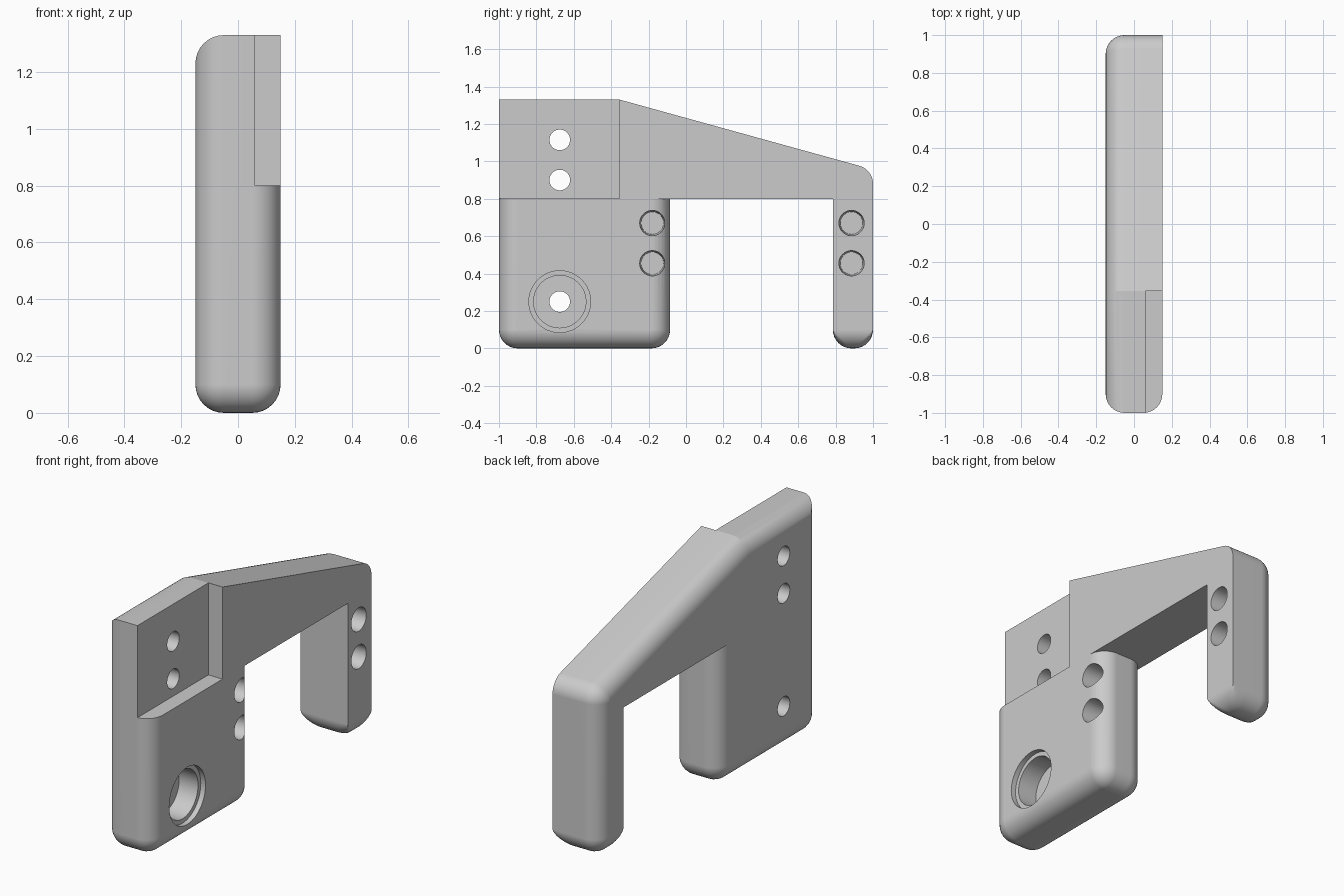
import bpy
import bmesh
from math import sin, cos, pi, radians, sqrt
from mathutils import Vector, Matrix

HALF = 0.15      # half thickness along x
R = 0.1          # fillet radius
STEPS = 8        # fillet segments

cube = bpy.data.objects.get("Cube")
if cube:
    bpy.data.objects.remove(cube, do_unlink=True)

grey = bpy.data.materials.new("plain_grey")
grey.use_nodes = True
grey.diffuse_color = (0.6, 0.6, 0.6, 1)
grey.node_tree.nodes["Principled BSDF"].inputs["Base Color"].default_value = (0.6, 0.6, 0.6, 1)


def add_object(name, bm):
    mesh = bpy.data.meshes.new(name)
    bm.to_mesh(mesh)
    bm.free()
    mesh.materials.append(grey)
    obj = bpy.data.objects.new(name, mesh)
    bpy.context.collection.objects.link(obj)
    return obj


def section(points, round_corners, inset_edges, inset):
    """Side outline with some edges moved inward and some corners rounded."""
    pts = [Vector(p) for p in points]
    count = len(pts)
    normals = []
    for i in range(count):
        d = (pts[(i + 1) % count] - pts[i]).normalized()
        normals.append(Vector((-d.y, d.x)))
    moved = []
    for i in range(count):
        n1, n2 = normals[i - 1], normals[i]
        d1 = inset if (i - 1) % count in inset_edges else 0
        d2 = inset if i in inset_edges else 0
        det = n1.x * n2.y - n1.y * n2.x
        moved.append(pts[i] + Vector(((d1 * n2.y - d2 * n1.y) / det,
                                      (n1.x * d2 - n2.x * d1) / det)))
    outline = []
    for i, p in enumerate(moved):
        if i not in round_corners:
            outline.append(p)
            continue
        touched = (i - 1) % count in inset_edges or i in inset_edges
        radius = R - inset if touched else R
        a = Vector((normals[i - 1].y, -normals[i - 1].x)) * -1
        b = Vector((normals[i].y, -normals[i].x))
        middle = (a + b).normalized()
        c = a.dot(middle)
        s = sqrt(1 - c * c)
        centre = p + middle * radius / s
        start, end = a * c / s - middle / s, b * c / s - middle / s
        for k in range(STEPS + 1):
            f = k / STEPS
            angle = start.angle(end)
            unit = (start * sin((1 - f) * angle) + end * sin(f * angle)) / sin(angle)
            outline.append(centre + unit * radius)
    return outline


def filleted_plate(name, points, round_corners, low_edges, high_edges):
    """Loft the outline across x, with fillets on chosen edges of each side."""
    layers = []
    for side, edges in ((-1, low_edges), (1, high_edges)):
        ramp = []
        for k in range(STEPS + 1):
            t = k / STEPS * pi / 2
            x = side * (HALF - R * (1 - cos(t)))
            ramp.append((x, edges, R * (1 - sin(t))))
        layers += ramp if side < 0 else ramp[::-1]
    bm = bmesh.new()
    rings = [[bm.verts.new((x, p.x, p.y)) for p in section(points, round_corners, e, o)]
             for x, e, o in layers]
    for lower, upper in zip(rings, rings[1:]):
        for i in range(len(lower)):
            j = (i + 1) % len(lower)
            bm.faces.new((lower[i], lower[j], upper[j], upper[i]))
    bm.faces.new(rings[0])
    bm.faces.new(rings[-1])
    bmesh.ops.remove_doubles(bm, verts=bm.verts, dist=0.0001)
    bmesh.ops.recalc_face_normals(bm, faces=bm.faces)
    return add_object(name, bm)


def cylinder_cutter(y, z, r_inner, r_outer, x0, x1):
    bm = bmesh.new()
    place = Matrix.Translation(((x0 + x1) / 2, y, z)) @ Matrix.Rotation(pi / 2, 4, 'Y')
    bmesh.ops.create_cone(bm, cap_ends=True, segments=48, radius1=r_inner,
                          radius2=r_outer, depth=x1 - x0, matrix=place)
    return add_object("hole_cutter", bm)


def box_cutter(low, high):
    low, high = Vector(low), Vector(high)
    bm = bmesh.new()
    place = Matrix.Translation((low + high) / 2) @ Matrix.Diagonal((*(high - low), 1))
    bmesh.ops.create_cube(bm, size=1, matrix=place)
    return add_object("pocket_cutter", bm)


def finish(obj, cutters):
    """Cut the holes, then smooth the fillets and keep edges sharp."""
    bpy.ops.object.select_all(action='DESELECT')
    obj.select_set(True)
    bpy.context.view_layer.objects.active = obj
    for cutter in cutters:
        cutter.hide_render = True
        mod = obj.modifiers.new("cut", 'BOOLEAN')
        mod.operation = 'DIFFERENCE'
        mod.solver = 'EXACT'
        mod.object = cutter
        bpy.ops.object.modifier_apply(modifier=mod.name)
        bpy.data.objects.remove(cutter, do_unlink=True)
    bpy.ops.object.shade_smooth_by_angle(angle=radians(13))
    weighted = obj.modifiers.new("flat_faces", 'WEIGHTED_NORMAL')
    weighted.keep_sharp = True


def through_hole(z):
    return cylinder_cutter(-0.675, z, 0.055, 0.055, -0.3, 0.3)


def blind_holes(y):
    return [cylinder_cutter(y, z, 0.06, 0.068, -0.05, 0.16) for z in (0.67, 0.455)]


# Front block, rounded on both sides
block = filleted_plate("mounting_block",
                       [(-1, 0), (-0.085, 0), (-0.085, 0.8), (-1, 0.8)],
                       {0, 1}, {0, 1, 3}, {0, 1, 3})
counterbore = [cylinder_cutter(-0.675, 0.25, 0.14, 0.14, 0, 0.3),
               cylinder_cutter(-0.675, 0.25, 0.165, 0.165, 0.12, 0.3)]
finish(block, [through_hole(0.25)] + counterbore + blind_holes(-0.18))

# Sloped arm and rear leg, rounded along the outer edge of one side
arm = filleted_plate("arm_and_rear_leg",
                     [(-1, 0.8), (0.785, 0.8), (0.785, 0), (1, 0),
                      (1, 0.956), (-0.355, 1.33), (-1, 1.33)],
                     {2, 3, 4}, {2, 3, 4, 5, 6}, {2})
pocket = box_cutter((0.06, -1.2, 0.7), (0.3, -0.355, 1.5))
finish(arm, [pocket, through_hole(1.115), through_hole(0.9)] + blind_holes(0.885))
